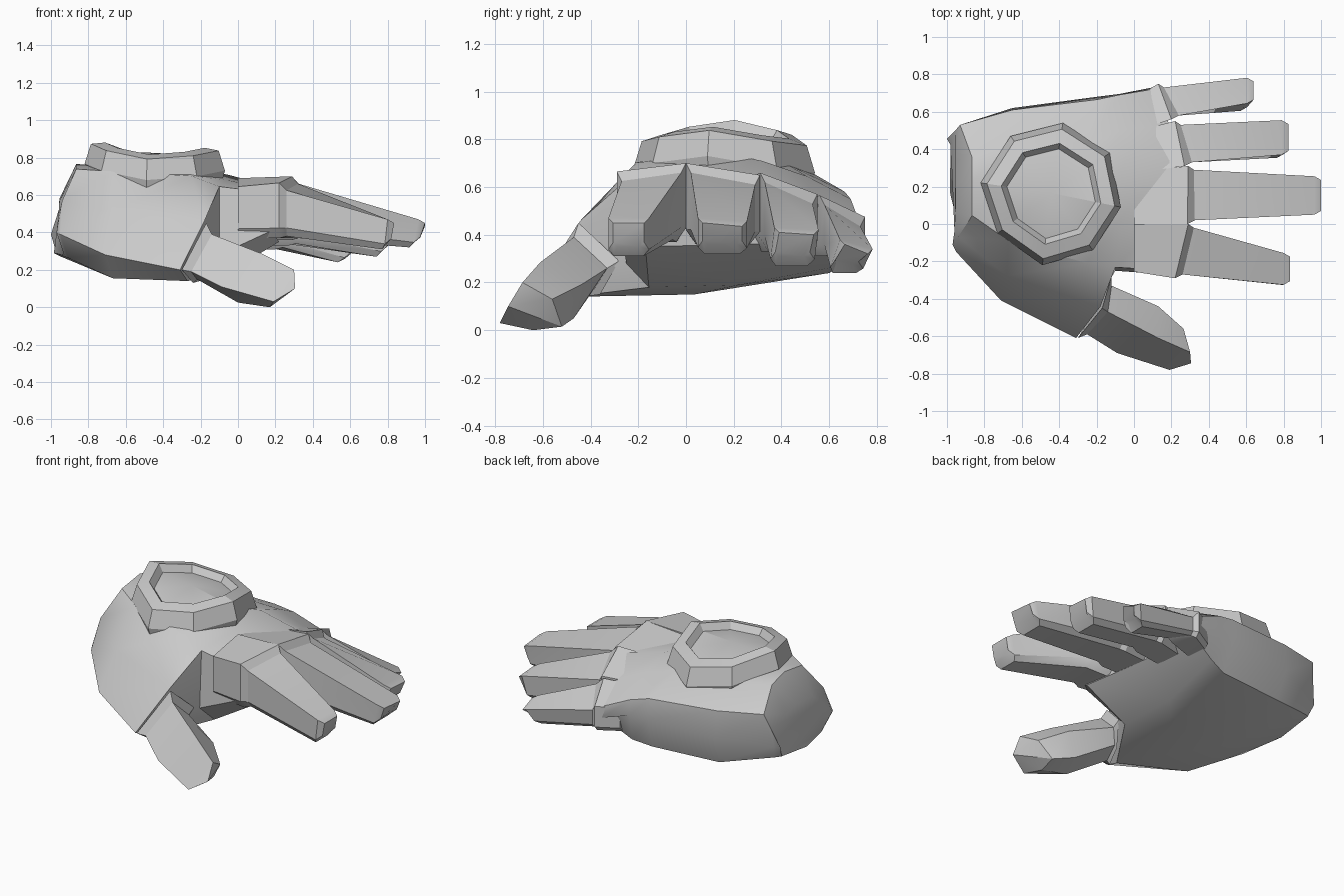
import bpy, bmesh, math

if "Cube" in bpy.data.objects:
    bpy.data.objects.remove(bpy.data.objects["Cube"])

grey = bpy.data.materials.new("plain grey")
grey.diffuse_color = (0.6, 0.6, 0.6, 1)
grey.use_nodes = True
grey.node_tree.nodes["Principled BSDF"].inputs["Base Color"].default_value = grey.diffuse_color


def loft(name, rings, angle=30, tip=None):
    """Skin equal-length rings of points, closing both ends."""
    bm = bmesh.new()
    vr = [[bm.verts.new(p) for p in r] for r in rings]
    n = len(vr[0])
    for a, b in zip(vr, vr[1:]):
        for i in range(n):
            j = (i + 1) % n
            bm.faces.new((a[i], a[j], b[j], b[i]))
    bm.faces.new(vr[0][::-1])
    if tip:
        t = bm.verts.new(tip)
        for i in range(n):
            bm.faces.new((vr[-1][i], vr[-1][(i + 1) % n], t))
    else:
        bm.faces.new(vr[-1])
    bmesh.ops.recalc_face_normals(bm, faces=bm.faces)
    me = bpy.data.meshes.new(name)
    bm.to_mesh(me)
    bm.free()
    me.materials.append(grey)
    ob = bpy.data.objects.new(name, me)
    bpy.context.collection.objects.link(ob)
    bpy.ops.object.select_all(action='DESELECT')
    ob.select_set(True)
    bpy.context.view_layer.objects.active = ob
    bpy.ops.object.shade_smooth_by_angle(angle=math.radians(angle))


def mix(a, b, t):
    return a + (b - a) * t


def palm_section(front, back, brow, shoulder_x, mid_x, top, bottom, slope=.9, boxy=False):
    """Arched section from the front edge over the top to the back edge, flat below."""
    (fx, fy, fz), (bx, by, bz) = front, back
    st, sh = (.02, .85) if boxy else (.13, .48)
    ring = [(fx + .04, mix(fy, by, .1), bottom - .01), front,
            (shoulder_x, mix(fy, by, st), mix(fz, top, sh))]
    for t, h, side in ((.31, .93, fz), (.6, 1, fz), (.8, slope, bz)):
        ring.append((mid_x, mix(fy, by, t), mix(side, top, h)))
    ring += [brow, back, (bx + .02, mix(fy, by, .94), mix(bottom, bz, .3)),
             (mix(fx, bx, .5), mix(fy, by, .5), bottom)]
    return ring


# Palm: wrist end, wrist edge, heel, thumb root, thumb web, knuckle line
loft("palm", [
    palm_section((-.97, -.11, .40), (-1, .455, .39), (-.955, .50, .53), -.96, -.955, .58, .29),
    palm_section((-.95, -.15, .39), (-.965, .48, .40), (-.93, .53, .62), -.94, -.865, .765, .275),
    palm_section((-.71, -.41, .28), (-.65, .62, .42), (-.65, .61, .60), -.68, -.67, .76, .165),
    palm_section((-.31, -.61, .20), (-.20, .68, .45), (-.20, .665, .58), -.18, -.25, .74, .15, .85),
    palm_section((-.10, -.25, .28), (-.08, .695, .45), (-.08, .69, .55), -.10, -.06, .71, .19, .75, True),
    palm_section((.18, -.27, .41), (.10, .73, .40), (.10, .72, .47), .19, .19, .645, .36, .55, True),
], 38)


def finger_section(x0, x1, y0, y1, z0, z1, zb, shift=0, cut=0):
    """Six-sided section: flat top, straight sides, bevelled underside."""
    w = y1 - y0
    lo0, lo1 = mix(zb, z0, .18), mix(zb, z1, .18)
    return [(x0, y0, z0), (x1, y1, z1),
            (x1 - cut * .5, y1 + shift * .8, lo1),
            (x1 - cut, y1 - .14 * w + shift, zb),
            (x0 - cut, y0 + .14 * w + shift, zb),
            (x0 - cut * .5, y0 + shift * .8, lo0)]


def finger(name, knuckle, tip, shift, cut):
    """Buried root, knuckle edge, inset base, tip shoulder and tip end."""
    x0, x1, y0, y1, z0, z1, zb = knuckle
    x, a, b, u, v, low = tip
    loft(name, [
        finger_section(0, 0, y0 * .88, y1 * .9, z0 - .02, z1 - .01, zb),
        finger_section(*knuckle),
        finger_section(x0 + .04, x1 + .03, y0 + .02, y1 - .02, z0 - .04, z1 - .04, zb + .01),
        finger_section(x - .035, x - .035, a, b, u, v, low, shift, cut),
        finger_section(x, x, a + .02, b - .02, u - .02, v - .02, low + .04, shift, cut)])


finger("index_finger", (.22, .29, -.29, 0, .665, .70, .37), (.835, -.325, -.155, .47, .47, .31), 0, .03)
finger("middle_finger", (.285, .29, 0, .31, .70, .65, .36), (1, .05, .255, .47, .455, .32), 0, .05)
finger("ring_finger", (.27, .22, .31, .55, .66, .57, .33), (.825, .37, .555, .43, .42, .27), -.02, .05)
finger("little_finger", (.20, .13, .56, .75, .565, .475, .31), (.64, .645, .782, .38, .34, .24), -.05, .07)

# Thumb: cuff at the palm, base, middle, end
loft("thumb", [
    [(-.17, -.45, .45), (-.12, -.28, .29), (-.17, -.36, .15), (-.24, -.51, .13), (-.30, -.61, .20)],
    [(-.14, -.47, .39), (-.12, -.33, .26), (-.17, -.38, .18), (-.22, -.51, .15), (-.25, -.59, .19)],
    [(.13, -.61, .285), (.13, -.44, .19), (.06, -.47, .05), (.00, -.62, .025), (-.09, -.69, .11)],
    [(.30, -.685, .20), (.265, -.56, .13), (.19, -.52, .015), (.17, -.64, 0), (.19, -.78, .03)],
], 25, tip=(.305, -.745, .10))

# Raised eight-sided boss on the back of the hand, with a sunken centre panel
RIM = [(-.82, .22, .77), (-.66, .47, .71), (-.38, .54, .66), (-.13, .38, .68),
       (-.07, .09, .73), (-.22, -.14, .70), (-.49, -.22, .68), (-.73, -.05, .73)]
CENTRE = (-.44, .165, .755)


def boss_ring(scale, up):
    return [(mix(CENTRE[0], x, scale), mix(CENTRE[1], y, scale), mix(CENTRE[2], z, scale) + up)
            for x, y, z in RIM]


loft("hand_boss", [boss_ring(.95, -.07), boss_ring(1, 0), boss_ring(.91, .105),
                   boss_ring(.71, .115), boss_ring(.63, .07)], 20, tip=(-.44, .165, .825))
